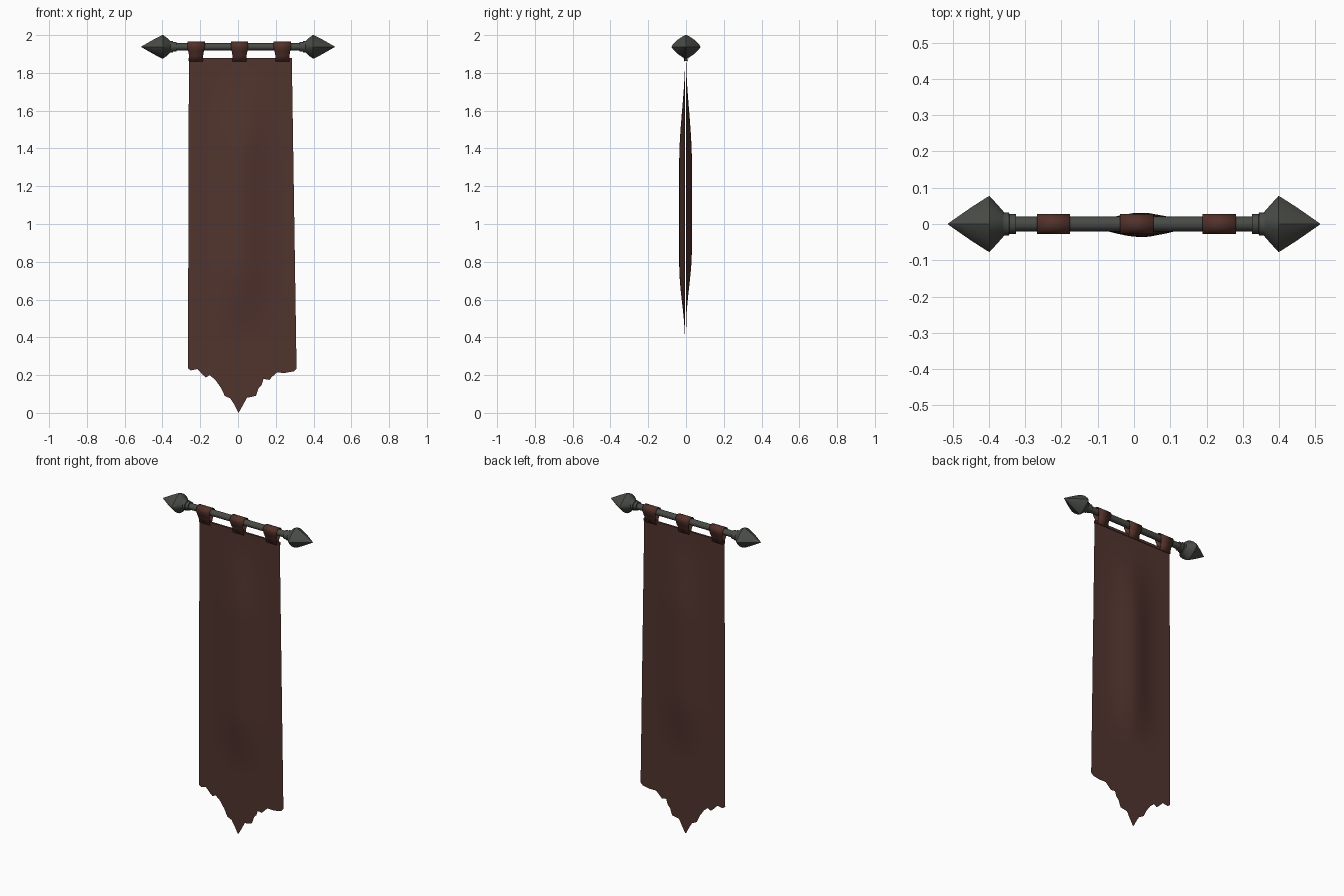
import bpy, bmesh, math

if "Cube" in bpy.data.objects:
    bpy.data.objects.remove(bpy.data.objects["Cube"])

def material(name, col):
    m = bpy.data.materials.new(name)
    m.diffuse_color = (*col, 1)
    m.use_nodes = True
    m.node_tree.nodes["Principled BSDF"].inputs["Base Color"].default_value = m.diffuse_color
    return m

CLOTH = material("dark red cloth", (0.082, 0.034, 0.027))
TAB = material("loop cloth", (0.088, 0.031, 0.023))
METAL = material("dark iron", (0.066, 0.070, 0.060))
ROD_Z = 1.938

def grid_object(name, rows, mat, closed=False, caps=False, angle=35):
    """Skin a list of equal-length point rows."""
    bm = bmesh.new()
    vs = [[bm.verts.new(p) for p in r] for r in rows]
    n = len(rows[0])
    for a, b in zip(vs, vs[1:]):
        for i in range(n if closed else n - 1):
            j = (i + 1) % n
            bm.faces.new((a[i], a[j], b[j], b[i]))
    if caps:
        bm.faces.new(vs[0])
        bm.faces.new(vs[-1])
    if closed:
        bmesh.ops.recalc_face_normals(bm, faces=bm.faces)
    me = bpy.data.meshes.new(name)
    bm.to_mesh(me)
    bm.free()
    me.materials.append(mat)
    ob = bpy.data.objects.new(name, me)
    bpy.context.collection.objects.link(ob)
    bpy.ops.object.select_all(action='DESELECT')
    ob.select_set(True)
    bpy.context.view_layer.objects.active = ob
    bpy.ops.object.shade_smooth_by_angle(angle=math.radians(angle))
    return ob

def section(x, ry, rz, p=2.0, n=16):
    """Superellipse ring around the rod axis."""
    pts = []
    for k in range(n):
        a = 2 * math.pi * k / n
        c, s = math.cos(a), math.sin(a)
        pts.append((x, ry * math.copysign(abs(c) ** (2 / p), c),
                    ROD_Z + rz * math.copysign(abs(s) ** (2 / p), s)))
    return pts

# Rod
grid_object("rod", [section(x, 0.02, 0.019) for x in (-0.34, 0.34)], METAL, True, True)

# Spear-shaped finials with stepped collars
STATIONS = [(0.325, .027, .026, 2), (0.343, .027, .026, 2), (0.345, .032, .030, 2),
            (0.358, .032, .030, 2), (0.362, .037, .033, 1.8), (0.378, .055, .049, 1.5),
            (0.398, .077, .063, 1.3), (0.408, .072, .059, 1.3), (0.45, .045, .037, 1.35),
            (0.513, .001, .001, 2)]
for side, name in ((-1, "left_finial"), (1, "right_finial")):
    grid_object(name, [section(side * x, a, b, p) for x, a, b, p in STATIONS], METAL, True, True)

# Hanging loops: strip over the rod closing down onto the cloth
def loop_profile():
    pts = [(-0.007, 1.860), (-0.013, 1.89), (-0.022, 1.915)]
    for k in range(11):
        a = math.pi * (1 - k / 10)
        pts.append((0.026 * math.cos(a), ROD_Z + 0.026 * math.sin(a)))
    return pts + [(0.022, 1.915), (0.013, 1.89), (0.007, 1.860)]

for name, cx in (("left_loop", -0.222), ("middle_loop", 0.008), ("right_loop", 0.235)):
    rows = []
    for y, z in loop_profile():
        w = 0.046 - 0.009 * min(1, max(0, (1.935 - z) / 0.04))
        rows.append([(cx - w, y, z), (cx + w, y, z)])
    ob = grid_object(name, rows, TAB, angle=60)
    sol = ob.modifiers.new("thickness", 'SOLIDIFY')
    sol.thickness, sol.offset = 0.003, 0

# Ragged lower edge of the banner
EDGE = [(-.265, .235), (-.25, .225), (-.215, .232), (-.19, .205), (-.17, .188), (-.15, .2),
        (-.12, .175), (-.09, .132), (-.07, .09), (-.04, .076), (-.02, .045), (.003, 0),
        (.03, .048), (.047, .08), (.095, .09), (.108, .13), (.125, .148), (.135, .18),
        (.165, .175), (.185, .195), (.205, .213), (.25, .212), (.295, .22), (.31, .235)]

def smooth(t):
    t = min(1, max(0, t))
    return t * t * (3 - 2 * t)

def banner_sheet(name, sgn, depth, low):
    # front and back layers bulge apart in the middle
    rows = []
    for k in range(41):
        v = k / 40
        row = []
        for x0, zb in EDGE:
            top = -0.26 + (x0 + 0.265) * 0.545 / 0.575
            x = top + (x0 - top) * v
            z = 1.876 + (zb - 1.876) * v
            across = math.exp(-((x - 0.02) / 0.11) ** 2)
            down = smooth((1.88 - z) / 0.55) * smooth((z - low) / 0.4)
            y = -0.002 + sgn * (0.003 + depth * across * down)
            row.append((x, y, z))
        rows.append(row if sgn > 0 else row[::-1])
    grid_object(name, rows, CLOTH, angle=60)

banner_sheet("banner_front", -1, 0.031, 0.38)
banner_sheet("banner_back", 1, 0.030, 0.46)

# Hem along the top of the banner
hem = [[(x, y, z) for y, z in ((-.007, 1.862), (-.007, 1.878), (.005, 1.878), (.005, 1.862))]
       for x in (-0.262, 0.287)]
grid_object("top_hem", hem, CLOTH, True, True)
